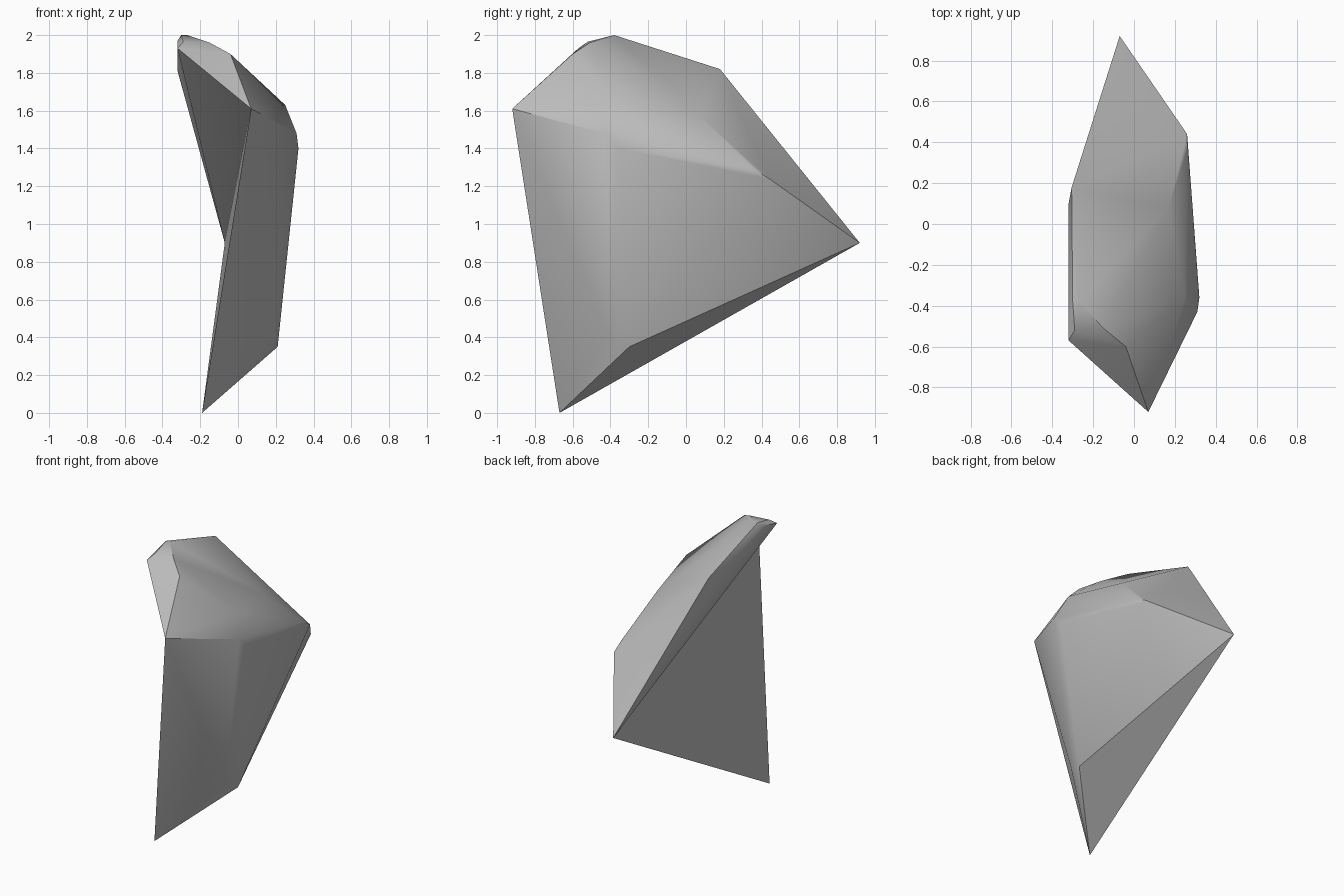
import bpy, bmesh, math
from mathutils import Vector

cube = bpy.data.objects.get("Cube")
if cube:
    bpy.data.objects.remove(cube, do_unlink=True)

# Stone colour
stone = bpy.data.materials.new("grey_stone")
stone.use_nodes = True
grey = (0.5, 0.5, 0.5, 1)
stone.diffuse_color = grey
stone.node_tree.nodes["Principled BSDF"].inputs["Base Color"].default_value = grey
stone.node_tree.nodes["Principled BSDF"].inputs["Roughness"].default_value = 0.8

# Rim of the broken left side
rim_points = {
    "foot": (-0.19, -0.67, 0.0),
    "front_tip": (0.07, -0.92, 1.61),
    "crown_front": (-0.32, -0.57, 1.93),
    "crown_back": (-0.32, 0.10, 1.81),
    "crown_end": (-0.305, 0.18, 1.82),
    "back_tip": (-0.07, 0.92, 0.9),
}

# Corners of the rounded outer side
outer_points = [
    (-0.32, -0.41, 1.97), (-0.30, -0.38, 2.0), (-0.27, -0.38, 2.0),   # crown
    (-0.29, -0.52, 1.965), (-0.15, -0.51, 1.96), (-0.04, -0.60, 1.90),  # brow
    (0.25, -0.36, 1.63), (0.17, 0.08, 1.565),                         # shoulder
    (0.31, -0.43, 1.48), (0.32, -0.36, 1.40),                         # upper ridge
    (0.19, -0.41, 0.41), (0.21, -0.30, 0.35),                         # lower ridge
    (0.26, 0.44, 1.24), (0.26, 0.36, 1.29),                           # rear corner
]

bm = bmesh.new()
rim = {name: bm.verts.new(Vector(p)) for name, p in rim_points.items()}
for p in outer_points:
    bm.verts.new(p)
bmesh.ops.convex_hull(bm, input=bm.verts[:])

# Open the left side and close it again with a hollow, creased break
rim_set = set(rim.values())
old = [f for f in bm.faces if all(v in rim_set for v in f.verts)]
bmesh.ops.delete(bm, geom=old, context='FACES_ONLY')
chain = list(rim.values())
for a, b in zip(chain[:-2], chain[1:-1]):
    bm.faces.new((chain[-1], a, b))

loose = [v for v in bm.verts if not v.link_faces]
bmesh.ops.delete(bm, geom=loose, context='VERTS')
bare = [e for e in bm.edges if not e.link_faces]
bmesh.ops.delete(bm, geom=bare, context='EDGES')
bmesh.ops.recalc_face_normals(bm, faces=bm.faces[:])

mesh = bpy.data.meshes.new("rock_shard")
bm.to_mesh(mesh)
bm.free()
mesh.materials.append(stone)
shard = bpy.data.objects.new("rock_shard", mesh)
bpy.context.collection.objects.link(shard)

# Soft ridges, crisp breaks
bpy.ops.object.select_all(action='DESELECT')
shard.select_set(True)
bpy.context.view_layer.objects.active = shard
bpy.ops.object.shade_smooth_by_angle(angle=math.radians(32))
